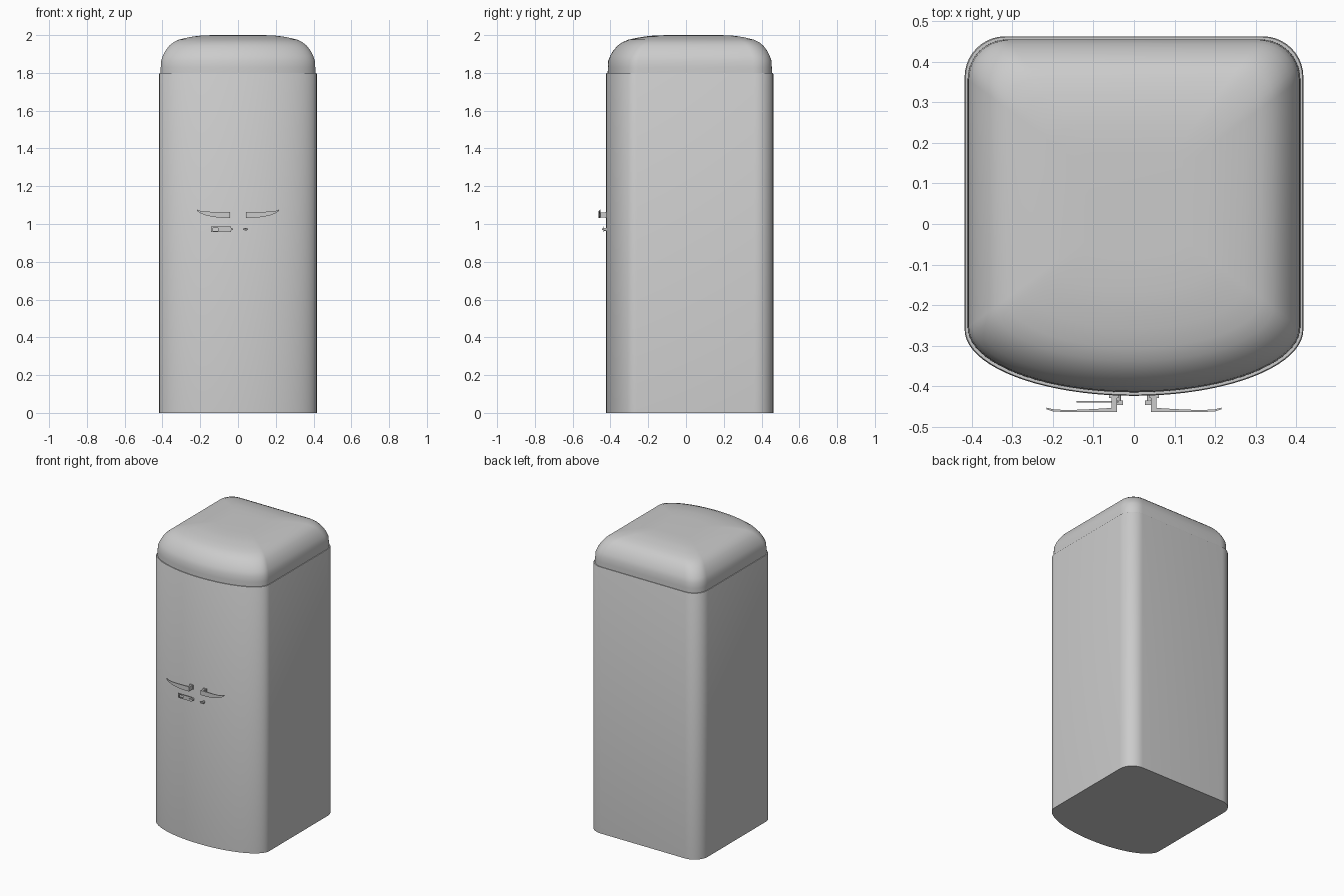
import bpy, bmesh
from math import sin, cos, pi, radians

if "Cube" in bpy.data.objects:
    bpy.data.objects.remove(bpy.data.objects["Cube"])

HALF, BACK, FRONT_START, BULGE, CORNER = 0.417, 0.462, -0.26, 0.163, 0.1
MID_Y = 0.05


def finish(obj, angle=35):
    bpy.ops.object.select_all(action='DESELECT')
    obj.select_set(True)
    bpy.context.view_layer.objects.active = obj
    bpy.ops.object.shade_smooth_by_angle(angle=radians(angle))
    return obj


def loft(name, rings, angle=35):
    """Skin closed rings of equal length and cap both ends."""
    bm = bmesh.new()
    vs = [[bm.verts.new(p) for p in r] for r in rings]
    n = len(vs[0])
    for a, b in zip(vs, vs[1:]):
        for i in range(n):
            j = (i + 1) % n
            bm.faces.new((a[i], a[j], b[j], b[i]))
    bm.faces.new(vs[0][::-1])
    bm.faces.new(vs[-1])
    bmesh.ops.recalc_face_normals(bm, faces=bm.faces)
    me = bpy.data.meshes.new(name)
    bm.to_mesh(me)
    bm.free()
    obj = bpy.data.objects.new(name, me)
    bpy.context.collection.objects.link(obj)
    return finish(obj, angle)


def box(name, x0, x1, y0, y1, z0, z1):
    rings = [[(x0, y0, z), (x1, y0, z), (x1, y1, z), (x0, y1, z)] for z in (z0, z1)]
    return loft(name, rings)


def cylinder(name, x, z, r, y0, y1):
    rings = [[(x + r * cos(2 * pi * i / 24), y, z + r * sin(2 * pi * i / 24))
              for i in range(24)] for y in (y0, y1)]
    return loft(name, rings)


def footprint():
    """Half-ellipse bowed front, straight sides, rounded back corners."""
    pts = []
    for i in range(41):
        a = pi + pi * i / 40
        pts.append((HALF * cos(a), FRONT_START + BULGE * sin(a)))
    for cx, start in ((HALF - CORNER, 0), (CORNER - HALF, pi / 2)):
        for i in range(11):
            a = start + pi / 2 * i / 10
            pts.append((cx + CORNER * cos(a), BACK - CORNER + CORNER * sin(a)))
    return pts


def ring(s, z):
    return [(x * s, MID_Y + (y - MID_Y) * s, z) for x, y in footprint()]


# Tall cabinet with a small lip at the top
loft("cabinet_body", [ring(s, z) for s, z in ((1, 0), (1, 1.795), (0.995, 1.80), (0.98, 1.80))])

# Domed lid
loft("domed_lid", [ring(s, z) for s, z in (
    (0.982, 1.79), (0.981, 1.83), (0.976, 1.865), (0.955, 1.89), (0.925, 1.915), (0.875, 1.943),
    (0.82, 1.962), (0.75, 1.976), (0.65, 1.986), (0.56, 1.993), (0.46, 1.998), (0.3, 2.0))], 60)

# Door handles: swept grip, stem and mounting flange on each side
grip = ((0.042, -0.463, -0.452, 1.033, 1.064), (0.09, -0.463, -0.455, 1.033, 1.064),
        (0.13, -0.463, -0.457, 1.037, 1.064), (0.17, -0.463, -0.458, 1.046, 1.066),
        (0.20, -0.461, -0.456, 1.058, 1.070), (0.216, -0.456, -0.452, 1.068, 1.076))
for side, tag in ((-1, "left"), (1, "right")):
    loft(tag + "_handle_grip", [[(side * x, yf, zb), (side * x, yb, zb),
                                 (side * x, yb, zt), (side * x, yf, zt)]
                                for x, yf, yb, zb, zt in grip])
    box(tag + "_handle_stem", side * 0.042, side * 0.056, -0.456, -0.41, 1.035, 1.062)
    box(tag + "_handle_flange", side * 0.038, side * 0.062, -0.428, -0.41, 1.033, 1.064)

    # Lock below each handle
    cylinder(tag + "_lock_barrel", side * 0.04, 0.971, 0.008, -0.435, -0.41)
    box(tag + "_lock_tab", side * 0.027, side * 0.053, -0.446, -0.434, 0.967, 0.975)

# Hinged hasp plate on the left lock, with a slot
y0, y1 = -0.440, -0.436
box("hasp_top", -0.142, -0.038, y0, y1, 0.979, 0.986)
box("hasp_bottom", -0.142, -0.038, y0, y1, 0.957, 0.964)
box("hasp_end", -0.142, -0.132, y0, y1, 0.964, 0.979)
box("hasp_plate", -0.105, -0.038, y0, y1, 0.964, 0.979)
